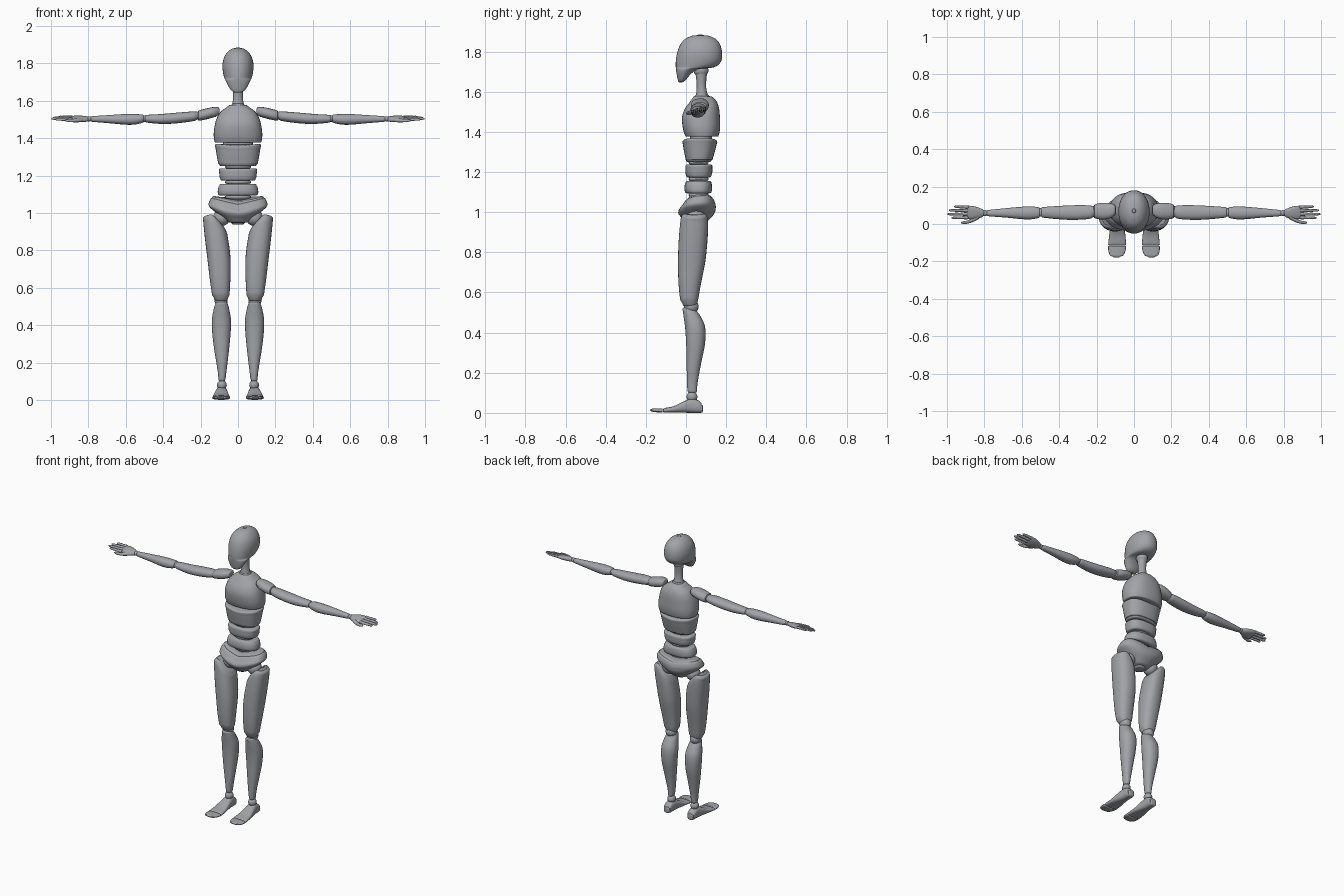
import bpy, bmesh, math
from mathutils import Vector

grey = bpy.data.materials.new("warm_grey")
grey.diffuse_color = (0.36, 0.37, 0.395, 1)


def finish(bm, name):
    bmesh.ops.recalc_face_normals(bm, faces=bm.faces)
    for f in bm.faces:
        f.smooth = True
    me = bpy.data.meshes.new(name)
    bm.to_mesh(me)
    bm.free()
    me.materials.append(grey)
    ob = bpy.data.objects.new(name, me)
    bpy.context.collection.objects.link(ob)


def catmull(rows, n=4):
    out = []
    for i in range(len(rows) - 1):
        p = [rows[max(0, min(len(rows) - 1, i + k))] for k in (-1, 0, 1, 2)]
        for j in range(n):
            u = j / n
            out.append([0.5 * (2 * b + (c - a) * u + (2 * a - 5 * b + 4 * c - d) * u * u
                               + (3 * b - a - 3 * c + d) * u ** 3) for a, b, c, d in zip(*p)])
    return out + [list(rows[-1])]


def round_end(rows, r):
    # replaces the first rows with a quarter-round edge
    e = rows[0]
    d = 1 if rows[-1][0] > e[0] else -1
    rest = [q for q in rows[1:] if abs(q[0] - e[0]) > r * 1.2]
    edge = []
    for k in range(4):
        a = k * math.pi / 6
        s = r * (1 - math.sin(a))
        sa, sb = min(s, (e[2] - e[1]) * .45), min(s, (e[4] - e[3]) * .45)
        edge.append([e[0] + d * r * (1 - math.cos(a)), e[1] + sa, e[2] - sa, e[3] + sb, e[4] - sb])
    return edge + rest


def loft(name, axis, rows, r=0.008, p=2.3, n=28, side=1, warp=None):
    # rows: position along the axis, then min/max of the two other directions
    rows = round_end(catmull(rows), r)
    rows = round_end(rows[::-1], r)
    bm = bmesh.new()
    rings = []
    for t, a0, a1, b0, b1 in rows:
        ring = []
        for k in range(n):
            g = 2 * math.pi * k / n
            c, s = math.cos(g), math.sin(g)
            a = (a0 + a1) / 2 + (a1 - a0) / 2 * math.copysign(abs(c) ** (2 / p), c)
            b = (b0 + b1) / 2 + (b1 - b0) / 2 * math.copysign(abs(s) ** (2 / p), s)
            co = Vector({'z': (a, b, t), 'x': (t, a, b), 'y': (a, t, b)}[axis])
            if warp:
                co = warp(co)
            co.x *= side
            ring.append(bm.verts.new(co))
        rings.append(ring)
    for u, v in zip(rings, rings[1:]):
        for k in range(n):
            bm.faces.new((u[k], u[(k + 1) % n], v[(k + 1) % n], v[k]))
    bm.faces.new(rings[0])
    bm.faces.new(rings[-1])
    finish(bm, name)


def ball(name, loc, size):
    bm = bmesh.new()
    bmesh.ops.create_uvsphere(bm, u_segments=24, v_segments=14, radius=1)
    for v in bm.verts:
        v.co = Vector([c + s * q for c, s, q in zip(loc, size, v.co)])
    finish(bm, name)


def sym(z, w, y0, y1):
    return (z, -w, w, y0, y1)


# head and neck
loft("head", 'z', [sym(1.645, .022, -.036, -.018), sym(1.66, .04, -.041, 0), sym(1.69, .058, -.047, .026),
                   sym(1.712, .068, -.05, .062), sym(1.722, .073, -.051, .14), sym(1.75, .08, -.051, .174),
                   sym(1.79, .083, -.045, .18), sym(1.83, .075, -.031, .172), sym(1.86, .056, -.008, .152),
                   sym(1.877, .034, .025, .118), sym(1.885, .01, .06, .082)], r=.003, p=2.1, n=36)
ball("head_joint", (0, .075, 1.705), (.034, .037, .03))
loft("neck", 'z', [sym(1.565, .036, .045, .115), sym(1.60, .028, .052, .104), sym(1.64, .026, .053, .1),
                   sym(1.70, .03, .046, .106)], r=.006, p=2)

# torso
loft("chest", 'z', [sym(1.376, .126, -.004, .163), sym(1.42, .13, -.016, .17), sym(1.47, .124, -.02, .169),
                    sym(1.51, .112, -.008, .166), sym(1.54, .094, .012, .158), sym(1.565, .062, .03, .143),
                    sym(1.585, .034, .045, .115)], r=.007, p=2.4, n=36)
loft("rib_joint", 'z', [sym(1.34, .08, .02, .13), sym(1.39, .08, .02, .13)])
loft("ribcage", 'z', [sym(1.25, .1, .0, .128), sym(1.27, .107, -.003, .134), sym(1.32, .116, -.012, .147),
                      sym(1.366, .124, -.018, .156)], r=.01, p=2.5, n=36,
     warp=lambda c: c + Vector((0, 0, .12 * (abs(c.x) - .08) * (c.z - 1.25) / .12)))
loft("upper_waist", 'z', [sym(1.173, .095, .0, .127), sym(1.20, .099, -.003, .131), sym(1.238, .103, -.003, .132)],
     r=.011, p=2.5, n=36)
loft("lower_waist", 'z', [sym(1.094, .108, -.006, .128), sym(1.12, .108, -.008, .13), sym(1.156, .1, -.003, .127)],
     r=.011, p=2.5, n=36)
loft("spine", 'z', [sym(1.04, .05, .025, .105), sym(1.27, .05, .025, .105)], p=2)
for z in (1.085, 1.165, 1.247):
    ball("spine_joint", (0, .063, z), (.07, .05, .02))


def saddle(c):
    w = max(0, min(1, (c.z - .97) / .08))
    return c + Vector((0, 0, w * (.22 * (abs(c.x) - .1) + .08 * (c.y - .05))))


loft("pelvis", 'z', [sym(.937, .034, .012, .085), sym(.955, .058, -.008, .108), sym(.98, .088, -.026, .13),
                     sym(1.005, .125, -.038, .144), sym(1.028, .156, -.036, .148), sym(1.05, .153, -.022, .147),
                     sym(1.082, .137, .0, .135)], r=.01, p=2.4, n=40, warp=saddle)


def thigh_slope(c):
    w = max(0, min(1, (c.z - .72) / .27))
    return c - Vector((0, 0, w * (1.1 * max(0, .135 - c.x) + .25 * max(0, c.x - .15))))


for side, tag in ((1, "left_"), (-1, "right_")):
    x = .088 * side

    # legs
    ball(tag + "hip_joint", (x, .05, .975), (.045, .045, .045))
    loft(tag + "thigh", 'z', [(.53, .053, .129, -.018, .056), (.56, .046, .138, -.028, .06),
                              (.64, .041, .15, -.037, .074), (.75, .039, .163, -.04, .095),
                              (.86, .045, .176, -.037, .106), (.94, .054, .184, -.031, .11),
                              (.992, .062, .188, -.024, .107)], r=.016, p=2.4, side=side, warp=thigh_slope)
    ball(tag + "knee_joint", (.09 * side, .026, .53), (.035, .037, .035))
    loft(tag + "shin", 'z', [(.1, .068, .104, .008, .054), (.15, .062, .108, .005, .058),
                             (.25, .05, .124, .003, .076), (.34, .041, .136, .001, .094),
                             (.42, .037, .14, -.004, .096), (.48, .045, .132, -.012, .078),
                             (.525, .054, .121, -.018, .058)], r=.009, p=2.2, side=side,
         warp=lambda c: c - Vector((0, 0, max(0, c.z - .45) * 4.0 * max(0, c.y - .0))))
    ball(tag + "ankle_joint", (.086 * side, .03, .08), (.026, .027, .026))

    # feet
    loft(tag + "foot", 'y', [(.084, .066, .108, .002, .04), (.065, .06, .115, 0, .06),
                             (.03, .058, .118, 0, .071), (-.01, .053, .125, .001, .058),
                             (-.06, .046, .133, .002, .034), (-.114, .042, .138, .001, .023)],
         r=.006, p=2.7, side=side)
    loft(tag + "toes", 'y', [(-.117, .042, .138, .001, .023), (-.145, .046, .137, .003, .022),
                             (-.168, .058, .128, .006, .021), (-.179, .076, .112, .009, .018)],
         r=.005, p=2.5, side=side)

    # arms
    loft(tag + "shoulder", 'x', [(.1, .042, .105, 1.52, 1.567), (.14, .027, .113, 1.508, 1.565),
                                 (.18, .025, .112, 1.498, 1.556), (.212, .032, .103, 1.494, 1.547),
                                 (.228, .045, .09, 1.503, 1.535)], r=.01, p=2.3, side=side)
    ball(tag + "shoulder_joint", (.222 * side, .066, 1.52), (.026, .03, .022))
    loft(tag + "upper_arm", 'x', [(.215, .035, .095, 1.497, 1.54), (.25, .026, .1, 1.489, 1.542),
                                  (.33, .022, .1, 1.479, 1.536), (.41, .026, .096, 1.476, 1.529),
                                  (.497, .035, .09, 1.484, 1.524)], r=.008, p=2.2, side=side)
    ball(tag + "elbow_joint", (.5 * side, .062, 1.504), (.025, .023, .018))
    loft(tag + "forearm", 'x', [(.504, .033, .089, 1.483, 1.526), (.55, .025, .094, 1.473, 1.529),
                                (.6, .026, .092, 1.472, 1.529), (.68, .034, .085, 1.479, 1.524),
                                (.788, .042, .074, 1.488, 1.517)], r=.006, p=2.2, side=side)
    ball(tag + "wrist_joint", (.795 * side, .058, 1.503), (.015, .016, .014))

    # hands, slightly rolled
    def roll(c):
        return c + Vector((0, 0, .22 * (c.y - .06)))

    loft(tag + "palm", 'x', [(.8, .042, .075, 1.49, 1.516), (.83, .03, .087, 1.489, 1.518),
                             (.86, .025, .096, 1.49, 1.518), (.893, .026, .098, 1.495, 1.514)],
         r=.006, p=2.5, side=side, warp=roll)
    for i, tip in enumerate((.976, .998, .99, .962)):
        y0, y1 = .034 + i * .0185, .033 + i * .02
        knots = []
        for k, w in enumerate((.0085, .0088, .0072, .008, .0066, .0068, .004)):
            u = (0, .2, .42, .55, .72, .85, 1)[k]
            y, z = y0 + (y1 - y0) * u, 1.506
            knots.append((.885 + (tip - .885) * u, y - w, y + w, z - w, z + w))
        loft(tag + "finger", 'x', knots, r=.003, p=2, n=12, side=side, warp=roll)
    loft(tag + "thumb", 'x', [(.825, .03, .054, 1.493, 1.513), (.855, .013, .036, 1.493, 1.515),
                              (.885, .003, .02, 1.496, 1.513), (.905, .0, .016, 1.498, 1.513),
                              (.925, .003, .012, 1.502, 1.51)], r=.003, p=2, n=14, side=side, warp=roll)

# keep rims crisp, surfaces smooth
for ob in bpy.context.scene.objects:
    ob.select_set(True)
    bpy.context.view_layer.objects.active = ob
bpy.ops.object.shade_smooth_by_angle(angle=math.radians(40))
